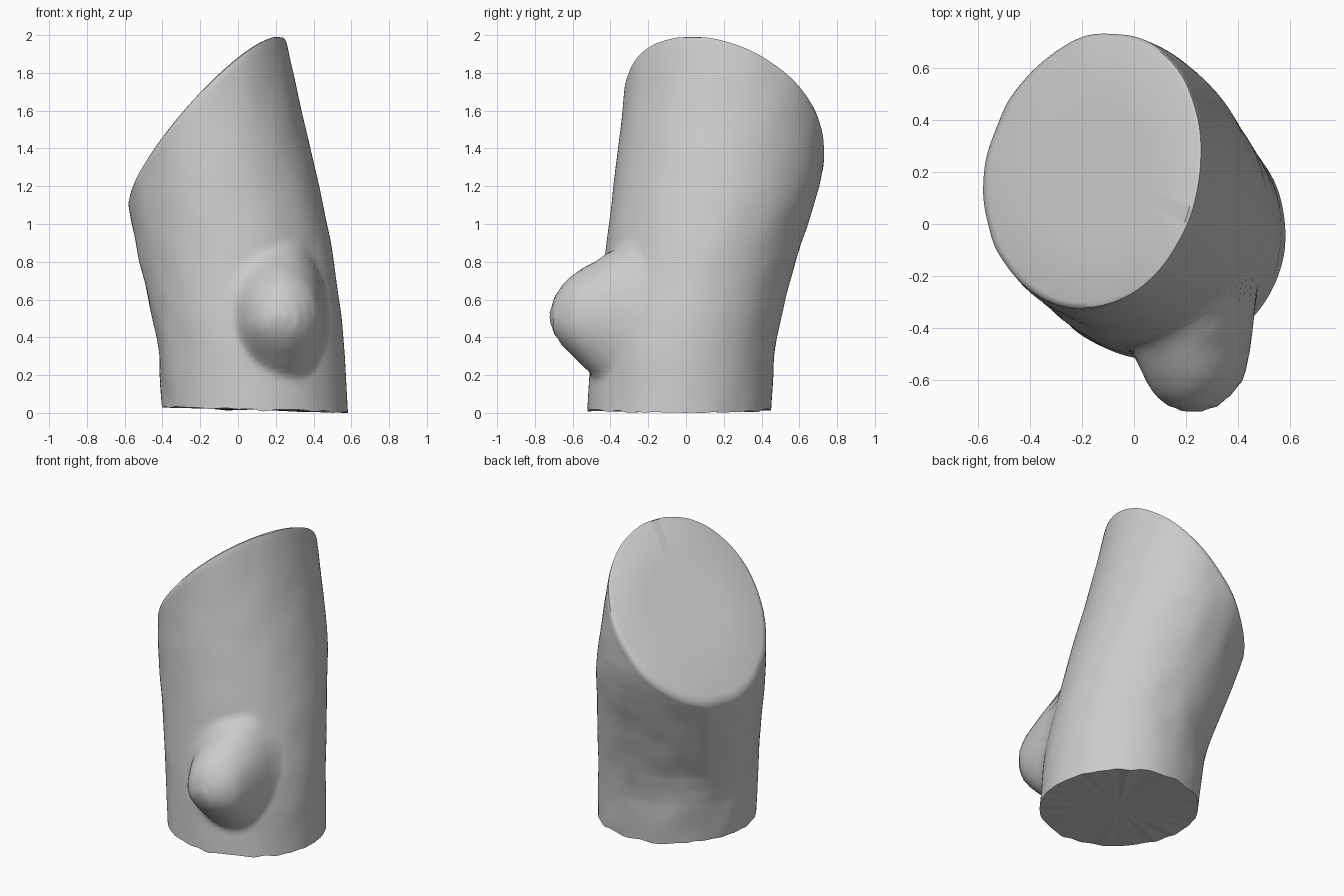
import bpy, bmesh, math
from mathutils import Vector, noise

if "Cube" in bpy.data.objects:
    bpy.data.objects.remove(bpy.data.objects["Cube"])

N, ROWS = 144, 64
# trunk extents per height: z, x min, x max, y min, y max
SECTIONS = [(0.0, -0.40, 0.582, -0.522, 0.45), (0.4, -0.425, 0.56, -0.50, 0.475),
            (0.8, -0.52, 0.51, -0.43, 0.575), (1.2, -0.588, 0.432, -0.385, 0.71),
            (1.6, -0.625, 0.335, -0.335, 0.75), (2.1, -0.66, 0.23, -0.29, 0.78)]
# branch stub: y, reach left, right, up, down around its centre
STUB_X, STUB_Z = 0.235, 0.50
STUB = [(-0.72, 0.06, 0.03, 0.04, 0.04), (-0.70, 0.11, 0.09, 0.11, 0.09),
        (-0.66, 0.155, 0.14, 0.17, 0.14), (-0.61, 0.185, 0.18, 0.22, 0.19),
        (-0.55, 0.215, 0.20, 0.265, 0.25), (-0.48, 0.25, 0.212, 0.30, 0.31),
        (-0.42, 0.35, 0.22, 0.345, 0.36), (-0.28, 0.42, 0.235, 0.42, 0.40)]


def extents(z):
    for lo, hi in zip(SECTIONS, SECTIONS[1:]):
        if z <= hi[0] or hi is SECTIONS[-1]:
            t = (z - lo[0]) / (hi[0] - lo[0])
            return [p + (q - p) * t for p, q in zip(lo[1:], hi[1:])]


def soft_extents(z):
    return [sum(v) / 3 for v in zip(extents(z - 0.1), extents(z), extents(z + 0.1))]


def stub_depth(x, z):
    dx, dz = x - STUB_X, z - STUB_Z
    prev = None
    for y, le, ri, up, dn in STUB:
        rho = math.hypot(dx / (ri if dx > 0 else le), dz / (up if dz > 0 else dn))
        if rho <= 1:
            if prev is None:
                return y
            t = (prev[1] - 1) / (prev[1] - rho)
            return prev[0] + (y - prev[0]) * t
        prev = (y, rho)
    return 1.0


def trunk_point(a, z):
    x0, x1, y0, y1 = soft_extents(z)
    c, s = math.cos(a), math.sin(a)
    # fuller shoulder on the back left near the cut
    k = 1 + 0.04 * max(0.0, math.cos(a - math.radians(140))) ** 4 * min(1, max(0, z - 0.5) * 2)
    # rougher bark on the back left
    rough = 0.008 + 0.014 * max(0.0, math.cos(a - math.radians(150)))
    k *= 1 + rough * noise.noise(Vector((c * 3, s * 3, z * 5)))
    p = Vector(((x0 + x1) / 2 + (x1 - x0) / 2 * c * k,
                (y0 + y1) / 2 + (y1 - y0) / 2 * s * k, z))
    # branch stub swelling out of the front
    if s < 0:
        d = stub_depth(p.x, z) + 0.008 * noise.noise(Vector((p.x * 7, 3, z * 7)))
        h = max(0.0, 0.03 - abs(d - p.y)) / 0.03
        p.y = min(d, p.y) - h * h * 0.0075
    return p


def cut_height(x, y):
    return min(2.0, 2.0 + 1.04 * (x - 0.2) - 0.37 * y)


# trunk columns run from the ragged base to the slanted cut
angles = [2 * math.pi * i / N for i in range(N)]
tops, bases = [], []
for a in angles:
    z = 1.5
    for _ in range(30):
        p = trunk_point(a, z)
        z = cut_height(p.x, p.y)
    tops.append(z - 0.03)
    bases.append(max(0.0, 0.018 - 0.016 * math.cos(a)
                     + 0.014 * noise.noise(Vector((math.cos(a) * 5, math.sin(a) * 5, 9)))))
rings = [[trunk_point(a, b + (t - b) * r / ROWS) for a, b, t in zip(angles, bases, tops)]
         for r in range(ROWS + 1)]

# sawn face: softened rim, then flat surface
rim = rings[-1]
mid = sum(rim, Vector()) / N
for k, drop in ((0.985, 0.012), (0.95, 0.0), (0.5, 0.0), (0.05, 0.0)):
    ring = []
    for p in rim:
        q = mid + (p - mid) * k
        q.z = cut_height(q.x, q.y) - drop
        ring.append(q)
    rings.append(ring)

# flat underside
mid = sum(rings[0], Vector()) / N
rings = [[mid + (p - mid) * k for p in rings[0]] for k in (0.1, 0.8)] + rings

bm = bmesh.new()
vs = [[bm.verts.new(p) for p in ring] for ring in rings]
for r0, r1 in zip(vs, vs[1:]):
    for i in range(N):
        j = (i + 1) % N
        bm.faces.new((r0[i], r0[j], r1[j], r1[i]))
bm.faces.new(vs[-1])
bm.faces.new(vs[0][::-1])
bmesh.ops.recalc_face_normals(bm, faces=bm.faces)
mesh = bpy.data.meshes.new("cut_log")
bm.to_mesh(mesh)
bm.free()
log = bpy.data.objects.new("cut_log", mesh)
bpy.context.collection.objects.link(log)
log.select_set(True)
bpy.context.view_layer.objects.active = log
bpy.ops.object.shade_smooth_by_angle(angle=math.radians(50))
